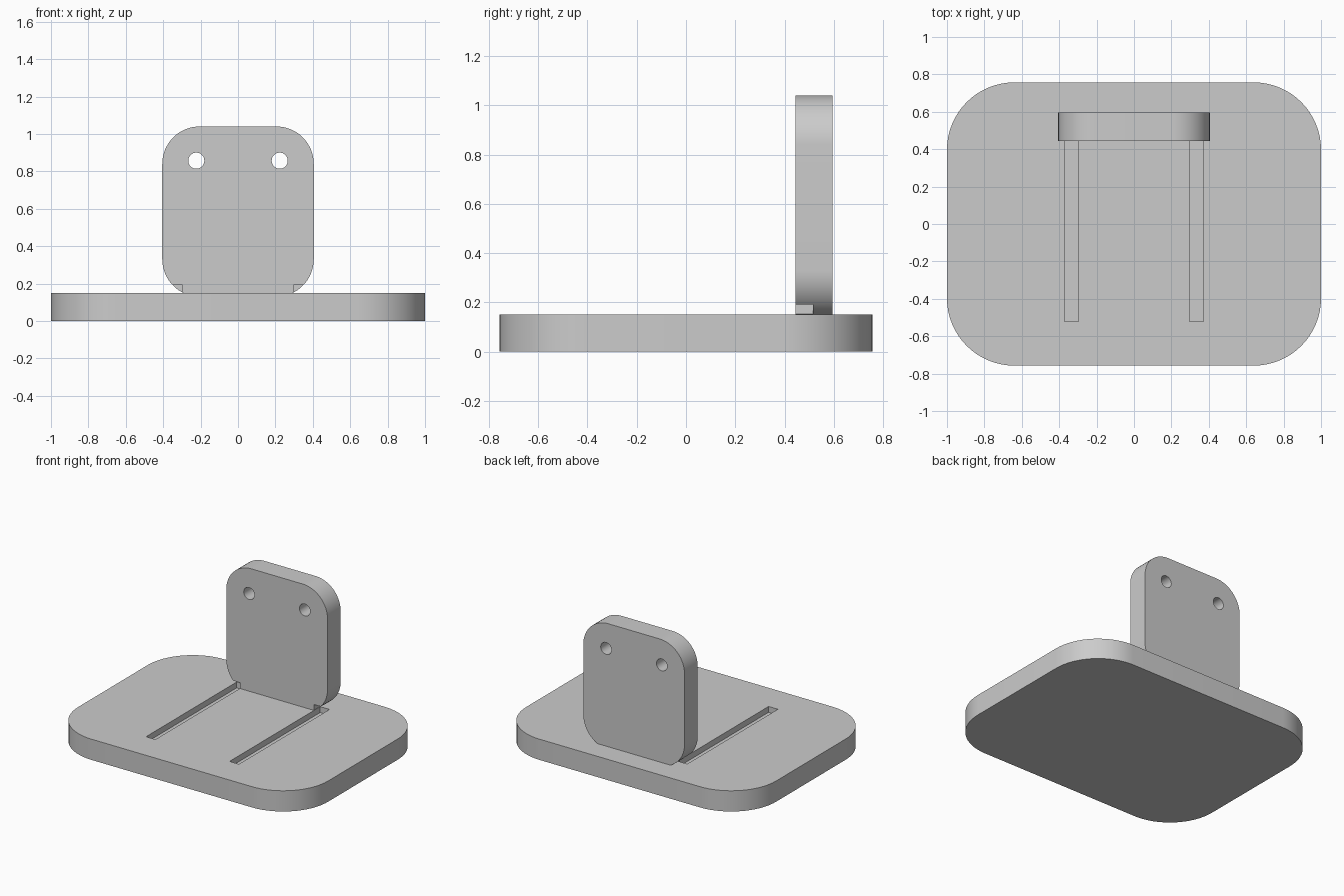
import bpy, bmesh
from math import radians, sin, cos
from mathutils import Matrix

if "Cube" in bpy.data.objects:
    bpy.data.objects.remove(bpy.data.objects["Cube"])

BASE_TOP = 0.15
GREY = (0.6, 0.6, 0.6, 1)
grey = bpy.data.materials.new("plain_grey")
grey.use_nodes = True
grey.diffuse_color = GREY
grey.node_tree.nodes["Principled BSDF"].inputs["Base Color"].default_value = GREY


def add_object(name, bm):
    bmesh.ops.recalc_face_normals(bm, faces=bm.faces)
    mesh = bpy.data.meshes.new(name)
    bm.to_mesh(mesh)
    bm.free()
    obj = bpy.data.objects.new(name, mesh)
    bpy.context.collection.objects.link(obj)
    mesh.materials.append(grey)
    return obj


def rounded_slab(half_x, half_y, radius, thickness, steps=16):
    """Rounded rectangle in xy, extruded upward from z = 0."""
    bm = bmesh.new()
    verts = []
    for i, (sx, sy) in enumerate([(1, 1), (-1, 1), (-1, -1), (1, -1)]):
        for k in range(steps + 1):
            a = radians(90 * (i + k / steps))
            verts.append(bm.verts.new((sx * (half_x - radius) + radius * cos(a),
                                       sy * (half_y - radius) + radius * sin(a), 0)))
    face = bm.faces.new(verts)
    top = bmesh.ops.extrude_face_region(bm, geom=[face])["geom"]
    bmesh.ops.translate(bm, vec=(0, 0, thickness),
                        verts=[v for v in top if isinstance(v, bmesh.types.BMVert)])
    return bm


def cut(target, cutter):
    cutter.hide_render = True
    cutter.hide_set(True)
    mod = target.modifiers.new("cut_" + cutter.name, "BOOLEAN")
    mod.object = cutter
    mod.operation = "DIFFERENCE"
    mod.solver = "EXACT"


# Base slab
base = add_object("base", rounded_slab(1.0, 0.757, 0.36, BASE_TOP))

# Upright plate, trimmed flat where it meets the base
bm = rounded_slab(0.405, 0.455, 0.2, 0.15)
bmesh.ops.transform(bm, verts=bm.verts,
                    matrix=Matrix.Translation((0, 0.595, 0.585)) @ Matrix.Rotation(radians(90), 4, "X"))
trim = bmesh.ops.bisect_plane(bm, geom=bm.verts[:] + bm.edges[:] + bm.faces[:],
                              plane_co=(0, 0, BASE_TOP), plane_no=(0, 0, 1), clear_inner=True)
bmesh.ops.holes_fill(bm, edges=[e for e in trim["geom_cut"] if isinstance(e, bmesh.types.BMEdge)])
plate = add_object("upright_plate", bm)

for side, sx in (("left", 1), ("right", -1)):
    # Slot in the base that also notches the foot of the plate
    bm = bmesh.new()
    bmesh.ops.create_cube(bm, size=1, matrix=Matrix.Translation((sx * 0.334, -0.002, 0.15))
                          @ Matrix.Diagonal((0.075, 1.036, 0.085, 1)))
    slot = add_object(side + "_slot_cutter", bm)
    cut(base, slot)
    cut(plate, slot)

    # Round hole near the top of the plate
    bm = bmesh.new()
    bmesh.ops.create_cone(bm, cap_ends=True, segments=32, radius1=0.043, radius2=0.043, depth=0.4,
                          matrix=Matrix.Translation((sx * 0.223, 0.52, 0.857)) @ Matrix.Rotation(radians(90), 4, "X"))
    cut(plate, add_object(side + "_hole_cutter", bm))

# Bake the cuts, then smooth the rounded sides
for obj in (base, plate):
    bpy.ops.object.select_all(action="DESELECT")
    obj.select_set(True)
    bpy.context.view_layer.objects.active = obj
    for mod in list(obj.modifiers):
        bpy.ops.object.modifier_apply(modifier=mod.name)
    bpy.ops.object.shade_smooth_by_angle(angle=radians(30))

for obj in [o for o in bpy.data.objects if o.name.endswith("_cutter")]:
    bpy.data.objects.remove(obj)
